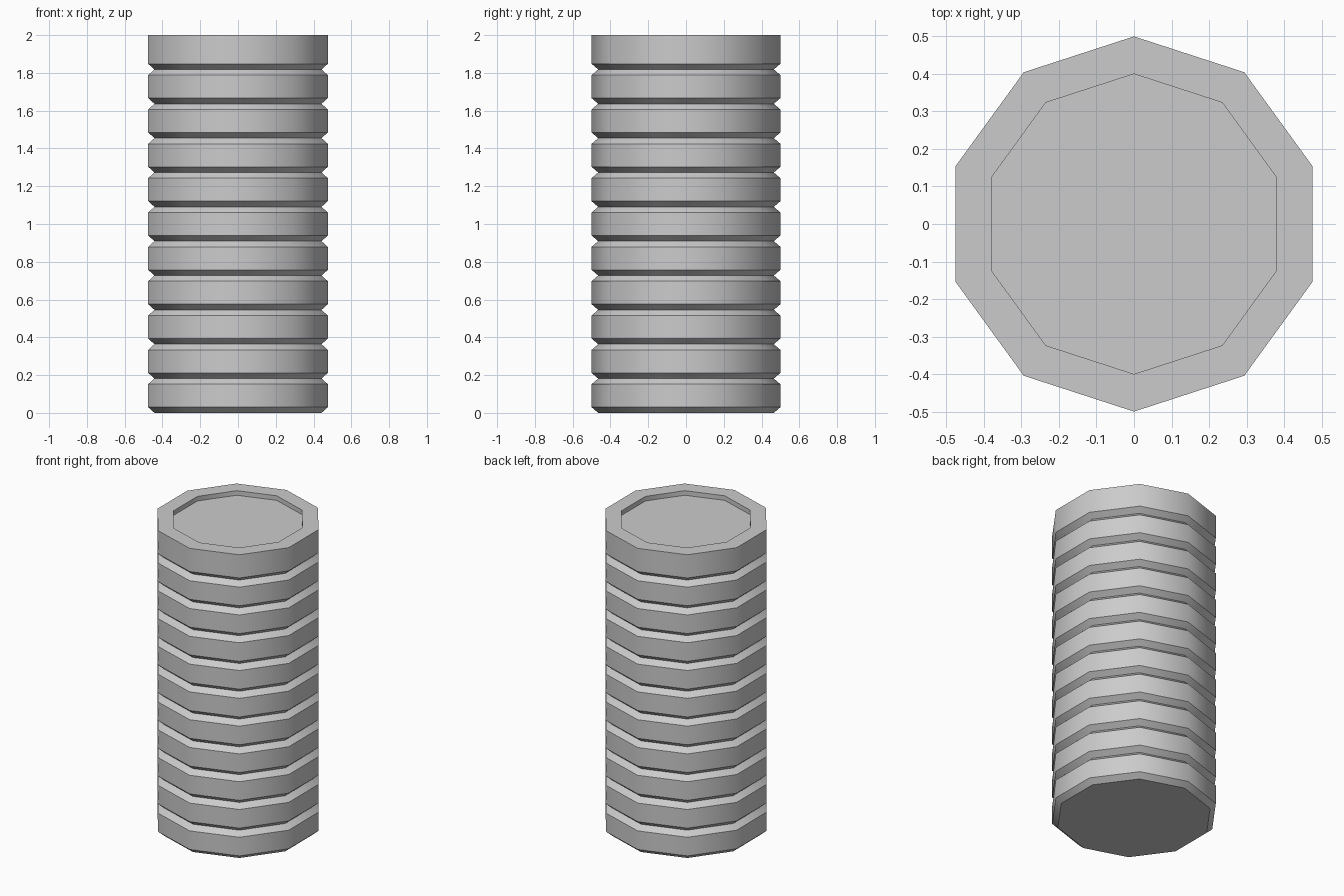
import bpy, bmesh
from math import sin, cos, pi, radians

cube = bpy.data.objects.get("Cube")
if cube:
    bpy.data.objects.remove(cube, do_unlink=True)

SIDES = 10
RINGS = 11
HEIGHT = 2.0
STEP = HEIGHT / RINGS
OUTER, GROOVE, INNER = 0.5, 0.465, 0.4
BEVEL, RECESS = 0.03, 0.03

# Plain grey material
grey = bpy.data.materials.new("plain grey")
grey.use_nodes = True
colour = (0.6, 0.6, 0.6, 1)
grey.diffuse_color = colour
grey.node_tree.nodes["Principled BSDF"].inputs["Base Color"].default_value = colour

# Profile of stacked bevelled rings, from the base up to the recessed top
profile = []
for i in range(RINGS):
    z = i * STEP
    profile += [(GROOVE, z), (OUTER, z + BEVEL)]
    if i < RINGS - 1:
        profile.append((OUTER, z + STEP - BEVEL))
profile += [(OUTER, HEIGHT), (INNER, HEIGHT), (INNER, HEIGHT - RECESS)]

# Ten-sided column lathed from the profile
bm = bmesh.new()
loops = []
for r, z in profile:
    angles = [pi / 2 + 2 * pi * k / SIDES for k in range(SIDES)]
    loops.append([bm.verts.new((r * cos(a), r * sin(a), z)) for a in angles])
for low, high in zip(loops, loops[1:]):
    for k in range(SIDES):
        n = (k + 1) % SIDES
        bm.faces.new((low[k], low[n], high[n], high[k]))

# Flat underside and recess floor
bm.faces.new(loops[0][::-1])
bm.faces.new(loops[-1])
bmesh.ops.recalc_face_normals(bm, faces=bm.faces)

mesh = bpy.data.meshes.new("ribbed_column")
bm.to_mesh(mesh)
bm.free()
mesh.materials.append(grey)
column = bpy.data.objects.new("ribbed_column", mesh)
bpy.context.collection.objects.link(column)

# Smooth around the column, crisp along the ring edges
bpy.ops.object.select_all(action='DESELECT')
column.select_set(True)
bpy.context.view_layer.objects.active = column
bpy.ops.object.shade_smooth_by_angle(angle=radians(40))
